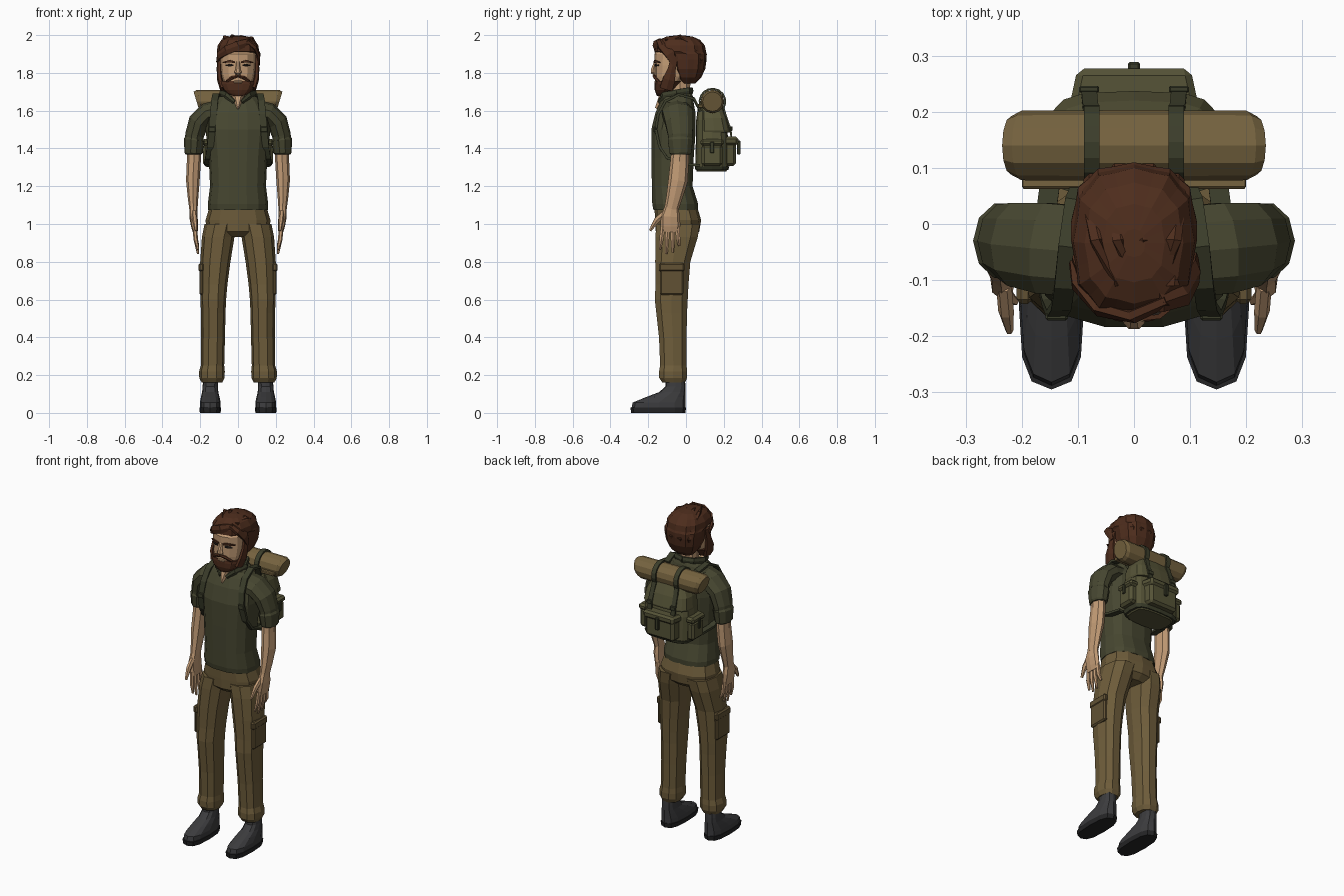
import bpy, bmesh, math
from mathutils import Vector

def mat(name, r, g, b):
    m = bpy.data.materials.new(name)
    m.diffuse_color = (r, g, b, 1)
    return m

SHIRT = mat("shirt_green", .062, .062, .03)
STRAP = mat("strap_green", .045, .048, .024)
PANTS = mat("trouser_brown", .155, .108, .043)
PATCH = mat("pocket_brown", .12, .083, .034)
SKIN = mat("skin", .54, .33, .18)
HAIR = mat("hair_brown", .075, .026, .012)
BOOT = mat("boot_grey", .045, .045, .048)
SOLE = mat("sole_black", .018, .018, .019)
PACK = mat("pack_green", .092, .087, .038)
ROLL = mat("roll_tan", .18, .125, .05)
EYE = mat("eye_dark", .02, .015, .012)

def finish(name, bm, m, mirror):
    bmesh.ops.recalc_face_normals(bm, faces=bm.faces)
    me = bpy.data.meshes.new(name)
    bm.to_mesh(me)
    bm.free()
    me.materials.append(m)
    ob = bpy.data.objects.new(name, me)
    bpy.context.collection.objects.link(ob)
    if mirror:
        md = ob.modifiers.new("mirror", 'MIRROR')
        md.use_clip = False
        md.use_mirror_merge = False
    return ob

def tube(name, pts, m, n=8, p=2, ref=(0, 1, 0), flat=False, ridge=1, tilt=0, mirror=False):
    """Loft of superellipse rings; each point is x, y, z, side radius, radius along ref."""
    bm = bmesh.new()
    C = [Vector(q[:3]) for q in pts]
    rings = []
    for i, q in enumerate(pts):
        t = Vector((0, 0, 1)) if flat else (C[min(i + 1, len(C) - 1)] - C[max(i - 1, 0)]).normalized()
        u = Vector(ref)
        u = (u - t * u.dot(t)).normalized()
        v = u.cross(t)
        ring = []
        for k in range(n):
            a = 2 * math.pi * (k + (.5 if n == 4 else 0)) / n
            c, s = (math.copysign(abs(f) ** (2 / p), f) for f in (math.cos(a), math.sin(a)))
            r = ridge if k % 2 else 1
            co = C[i] + v * (q[3] * c * r) + u * (q[4] * s * r)
            if i == len(pts) - 1:
                co.z += tilt * (co.y - C[i].y)
            ring.append(bm.verts.new(co))
        rings.append(ring)
    for A, B in zip(rings, rings[1:]):
        for k in range(n):
            bm.faces.new((A[k], A[(k + 1) % n], B[(k + 1) % n], B[k]))
    bm.faces.new(rings[0])
    bm.faces.new(rings[-1])
    return finish(name, bm, m, mirror)

def stack(name, rings, m, **kw):
    """Horizontal loft: z, x, y, x radius, y radius."""
    return tube(name, [(x, y, z, a, b) for z, x, y, a, b in rings], m, flat=True, **kw)

def strap(name, pts, m, w, th=.006, mirror=True):
    return tube(name, [(*q, th, w) for q in pts], m, n=4, p=60, ref=(1, 0, 0), mirror=mirror)

def box(name, c, s, m, bevel=.008, mirror=False, taper=1):
    bm = bmesh.new()
    bmesh.ops.create_cube(bm, size=1)
    for v in bm.verts:
        k = taper if v.co.y > 0 else 1
        v.co = Vector((c[0] + v.co.x * s[0] * k, c[1] + v.co.y * s[1], c[2] + v.co.z * s[2]))
    if bevel:
        bmesh.ops.bevel(bm, geom=bm.edges[:], offset=bevel, segments=1, affect='EDGES')
    return finish(name, bm, m, mirror)

# Boots
stack("boot_sole", [(0, .147, -.147, .055, .143), (.028, .147, -.147, .058, .148)], SOLE, n=12, p=2.8, mirror=True)
stack("boot_upper", [(.028, .147, -.145, .055, .143), (.055, .147, -.142, .055, .14), (.085, .147, -.105, .049, .103),
      (.11, .147, -.072, .043, .07), (.14, .147, -.056, .04, .053), (.2, .145, -.056, .04, .05)],
      BOOT, n=12, p=2.6, mirror=True)

# Trousers
stack("trouser_seat", [(.93, 0, -.045, .1, .08), (.96, 0, -.045, .165, .115), (1.02, 0, -.042, .172, .122),
      (1.1, 0, -.055, .148, .112)], PANTS, n=12, p=2.5)
stack("trouser_leg", [(.16, .138, -.065, .054, .062), (.185, .138, -.068, .067, .077), (.22, .138, -.068, .068, .078),
      (.25, .135, -.067, .062, .073), (.4, .132, -.07, .063, .076), (.53, .131, -.076, .065, .085),
      (.6, .131, -.078, .068, .091), (.68, .128, -.074, .072, .091), (.8, .12, -.07, .08, .097),
      (.93, .105, -.05, .086, .117), (1.0, .09, -.042, .087, .12)], PANTS, n=10, p=2.3, mirror=True)
box("thigh_pocket", (.193, -.075, .7), (.024, .125, .15), PATCH, mirror=True)
box("thigh_pocket_flap", (.195, -.075, .77), (.028, .135, .045), PATCH, mirror=True)

# Shirt
stack("shirt_torso", [(1.075, 0, -.055, .158, .12), (1.105, 0, -.057, .16, .124), (1.2, 0, -.073, .148, .11),
      (1.35, 0, -.071, .155, .114), (1.5, 0, -.066, .172, .12), (1.59, 0, -.056, .165, .108),
      (1.645, 0, -.048, .132, .09), (1.675, 0, -.042, .1, .08), (1.685, 0, -.04, .075, .07)],
      SHIRT, n=14, p=2.5, tilt=.2)
tube("shirt_sleeve", [(.09, -.05, 1.6, .06, .085), (.16, -.043, 1.585, .058, .085), (.208, -.036, 1.54, .056, .078),
     (.23, -.03, 1.47, .05, .068), (.235, -.03, 1.4, .046, .06)], SHIRT, n=10, mirror=True)
tube("sleeve_cuff", [(.229, -.03, 1.452, .05, .066), (.232, -.03, 1.445, .055, .07), (.236, -.029, 1.375, .047, .06),
     (.236, -.029, 1.368, .041, .053)], SHIRT, n=10, mirror=True)
tube("collar_flap", [(.02, -.142, 1.645, .008, .012), (.06, -.118, 1.68, .011, .02), (.088, -.05, 1.695, .011, .02),
     (.06, .012, 1.705, .01, .02), (0, .03, 1.705, .01, .02)], STRAP, n=6, ref=(0, 0, 1), mirror=True)
tube("open_neck", [(0, -.118, 1.675, .036, .03), (0, -.155, 1.61, .004, .012)], SKIN, n=6)

# Arms and hands
tube("forearm", [(.232, -.03, 1.43, .037, .045), (.234, -.034, 1.33, .037, .049), (.239, -.042, 1.23, .036, .052),
     (.238, -.062, 1.14, .028, .043), (.236, -.077, 1.08, .022, .038)], SKIN, n=8, mirror=True)
tube("palm", [(.236, -.076, 1.09, .021, .036), (.236, -.083, 1.04, .022, .052), (.23, -.083, .99, .019, .053),
     (.226, -.083, .96, .014, .048)], SKIN, n=8, p=2.4, mirror=True)
for i, (y0, y1, z1) in enumerate([(-.122, -.138, .865), (-.096, -.104, .842), (-.07, -.07, .85), (-.046, -.036, .885)]):
    tube(f"finger_{i + 1}", [(.228, y0, .985, .012, .014), (.224, (y0 + y1) / 2, .92, .012, .013),
         (.211, y1, z1, .006, .007)], SKIN, n=6, mirror=True)
tube("thumb", [(.232, -.11, 1.06, .014, .018), (.228, -.155, 1.02, .014, .017), (.222, -.19, .965, .007, .008)],
     SKIN, n=6, mirror=True)

# Head and face
stack("neck", [(1.6, 0, -.045, .065, .06), (1.68, 0, -.032, .054, .054), (1.78, 0, -.03, .056, .058)], SKIN, n=10)
stack("head", [(1.7, 0, -.115, .035, .04), (1.73, 0, -.1, .068, .063), (1.78, 0, -.082, .088, .083),
      (1.84, 0, -.072, .094, .094), (1.9, 0, -.068, .094, .1), (1.95, 0, -.05, .07, .08)], SKIN, n=12, p=2.3)
tube("nose", [(0, -.162, 1.858, .01, .008), (0, -.173, 1.82, .013, .013), (0, -.175, 1.803, .02, .014),
     (0, -.165, 1.79, .012, .008)], SKIN, n=6)
tube("eyebrow", [(.016, -.168, 1.856, .006, .007), (.045, -.165, 1.862, .006, .008), (.078, -.138, 1.855, .006, .004)],
     HAIR, n=4, ref=(0, 0, 1), mirror=True)
tube("eye", [(.024, -.163, 1.84, .005, .004), (.042, -.159, 1.841, .006, .008), (.064, -.145, 1.84, .005, .004)],
     EYE, n=6, ref=(0, 0, 1), mirror=True)

# Beard
stack("beard", [(1.678, 0, -.138, .028, .016), (1.69, 0, -.127, .055, .033), (1.71, 0, -.115, .078, .052),
      (1.74, 0, -.1, .094, .068), (1.756, 0, -.09, .098, .075)], HAIR, n=14, p=2.4, ridge=.97)
tube("sideburn", [(.098, -.06, 1.89, .012, .022), (.1, -.075, 1.82, .013, .024), (.096, -.09, 1.765, .015, .038),
     (.08, -.105, 1.715, .016, .04)], HAIR, n=6, mirror=True)
tube("moustache", [(0, -.169, 1.783, .009, .008), (.03, -.163, 1.776, .01, .01), (.056, -.147, 1.757, .009, .009),
     (.066, -.134, 1.735, .006, .006)], HAIR, n=6, ref=(0, 0, 1), mirror=True)
box("lower_lip", (0, -.161, 1.752), (.045, .014, .014), SKIN, .004)

# Hair: ridged cap with swept locks
stack("hair_cap", [(1.745, 0, .012, .055, .038), (1.775, 0, .012, .085, .068), (1.82, 0, .01, .104, .092),
      (1.87, 0, .01, .111, .099), (1.9, 0, .004, .112, .106), (1.912, 0, -.03, .112, .136),
      (1.945, 0, -.032, .108, .132), (1.975, 0, -.034, .088, .108), (1.992, 0, -.034, .055, .07),
      (1.998, 0, -.034, .02, .025)], HAIR, n=24, p=2.5, ridge=.955)
tube("fringe_left", [(.06, -.135, 1.965, .012, .02), (0, -.163, 1.945, .014, .028), (-.06, -.152, 1.92, .014, .027),
     (-.1, -.11, 1.892, .012, .022), (-.11, -.07, 1.86, .006, .01)], HAIR, n=6, ref=(0, 0, 1))
tube("fringe_right", [(.045, -.14, 1.97, .014, .02), (.085, -.125, 1.94, .015, .026), (.107, -.085, 1.9, .012, .03),
     (.109, -.06, 1.84, .006, .012)], HAIR, n=6)
for i, x in enumerate((-.07, -.025, .025, .07)):
    d = 1 - (x / .11) ** 2
    tube(f"crown_lock_{i + 1}", [(x * .7 + .015, -.11, 1.972, .018, .008), (x * .9, -.03, 1.972 + .016 * d, .022, .012),
         (x, .045, 1.93 + .02 * d, .023, .012), (x, .05 + .05 * d, 1.87, .02, .012),
         (x * .8, .035 + .04 * d, 1.79, .008, .006)], HAIR, n=6)

# Backpack body and pockets
stack("pack_body", [(1.278, 0, .135, .125, .078), (1.3, 0, .138, .15, .088), (1.45, 0, .138, .152, .086),
      (1.55, 0, .132, .14, .078), (1.61, 0, .127, .115, .065), (1.63, 0, .125, .08, .045)], PACK, n=16, p=3.6)
stack("pack_base_band", [(1.285, 0, .137, .145, .087), (1.305, 0, .138, .155, .092)], STRAP, n=16, p=3.6)
stack("pack_lid", [(1.485, 0, .15, .148, .085), (1.495, 0, .15, .152, .087), (1.56, 0, .142, .142, .078),
      (1.62, 0, .132, .112, .062)], PACK, n=16, p=3.6)
box("rear_pocket", (0, .228, 1.37), (.215, .075, .125), PACK, .014, taper=.88)
box("rear_pocket_flap", (0, .232, 1.44), (.24, .09, .045), PACK, .012, taper=.84)
box("rear_buckle", (0, .28, 1.405), (.022, .018, .075), STRAP, .004)
box("side_pocket", (.16, .138, 1.365), (.05, .11, .115), PACK, .014, mirror=True)
box("side_pocket_flap", (.16, .138, 1.432), (.058, .122, .038), PACK, .012, mirror=True)
box("side_buckle", (.19, .138, 1.405), (.01, .02, .06), STRAP, .003, mirror=True)

# Rolled mat, longer along its top edge, with hollow ends
R = .235
half = [(R - .02, .062), (R, .052), (R, .04), (R - .02, .036), (R - .02, .02), (R - .003, .018)]
prof = [(-x, r) for x, r in reversed(half)] + [(0, .063)] + half
roll = tube("bed_roll", [(x, .14, 1.648, r, r) for x, r in prof], ROLL, n=12)
flap = box("bed_roll_flap", (0, .085, 1.625), (.44, .045, .018), ROLL, .004)
for ob in (roll, flap):
    for v in ob.data.vertices:
        v.co.x *= 1 + 1.3 * (v.co.z - 1.7)

# Straps round the roll, over the lid and over the shoulders
loop = [(.075, .14 + .068 * math.cos(a), 1.648 + .068 * math.sin(a)) for a in [math.radians(d) for d in range(200, -31, -23)]]
strap("roll_strap", loop + [(.078, .212, 1.57), (.08, .236, 1.5), (.08, .24, 1.46)], STRAP, .014, .005)
box("lid_buckle", (.08, .24, 1.505), (.036, .012, .024), STRAP, .003, mirror=True)
strap("shoulder_strap", [(.09, .075, 1.6), (.105, .04, 1.665), (.117, -.04, 1.685), (.124, -.11, 1.65),
      (.13, -.148, 1.58), (.138, -.16, 1.5), (.146, -.14, 1.41), (.156, -.1, 1.35), (.162, -.02, 1.32),
      (.15, .07, 1.31)], STRAP, .018, .007)
box("strap_buckle", (.138, -.165, 1.5), (.04, .014, .03), STRAP, .004, mirror=True)
